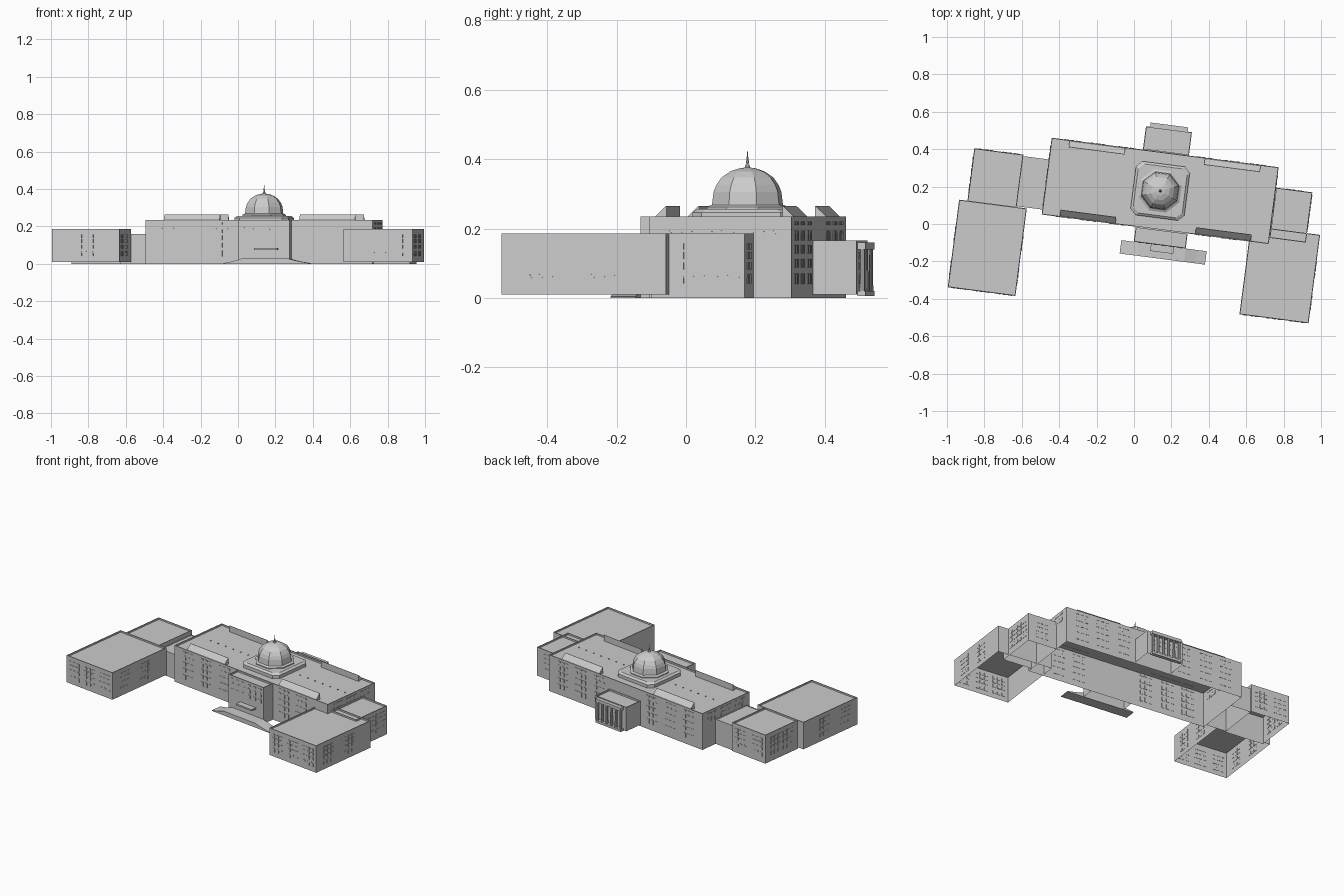
import bpy, bmesh, math
from mathutils import Matrix, Vector

cube = bpy.data.objects.get("Cube")
if cube:
    bpy.data.objects.remove(cube, do_unlink=True)

stone = bpy.data.materials.new("grey_stone")
stone.use_nodes = True
GREY = (0.6, 0.6, 0.6, 1)
stone.diffuse_color = GREY
stone.node_tree.nodes["Principled BSDF"].inputs["Base Color"].default_value = GREY

# The whole complex is turned slightly on its site, around the dome
SITE = Matrix.Translation((0.14, 0.177, 0)) @ Matrix.Rotation(math.radians(-7.4), 4, 'Z')


def finish(bm, name):
    mesh = bpy.data.meshes.new(name)
    bm.to_mesh(mesh)
    bm.free()
    mesh.materials.append(stone)
    ob = bpy.data.objects.new(name, mesh)
    ob.matrix_world = SITE
    bpy.context.collection.objects.link(ob)
    return ob


def add_box(bm, x0, x1, y0, y1, z0, z1):
    m = Matrix.Translation(((x0 + x1) / 2, (y0 + y1) / 2, (z0 + z1) / 2)) \
        @ Matrix.Diagonal((x1 - x0, y1 - y0, z1 - z0, 1))
    bmesh.ops.create_cube(bm, size=1, matrix=m)


def box(name, *dims):
    bm = bmesh.new()
    add_box(bm, *dims)
    return finish(bm, name)


def block(name, x0, x1, y0, y1, z0, z1, rim=0.007, drop=0.01):
    """Open-bottomed building shell with a parapet around a sunken roof."""
    bm = bmesh.new()
    add_box(bm, x0, x1, y0, y1, z0, z1)
    bm.normal_update()
    bottom = [f for f in bm.faces if f.normal.z < -0.9]
    bmesh.ops.delete(bm, geom=bottom, context='FACES')
    roof = [f for f in bm.faces if f.normal.z > 0.9]
    bmesh.ops.inset_region(bm, faces=roof, thickness=rim)
    inner = bmesh.ops.extrude_face_region(bm, geom=roof)
    verts = [v for v in inner["geom"] if isinstance(v, bmesh.types.BMVert)]
    bmesh.ops.translate(bm, verts=verts, vec=(0, 0, -drop))
    bmesh.ops.delete(bm, geom=[f for f in roof if f.is_valid], context='FACES')
    return finish(bm, name)


def loft(name, rings):
    """Closed solid through stacked rings of matching points."""
    bm = bmesh.new()
    loops = [[bm.verts.new(p) for p in ring] for ring in rings]
    n = len(loops[0])
    for a, b in zip(loops, loops[1:]):
        for i in range(n):
            j = (i + 1) % n
            bm.faces.new((a[i], a[j], b[j], b[i]))
    bm.faces.new(loops[0][::-1])
    bm.faces.new(loops[-1])
    bmesh.ops.recalc_face_normals(bm, faces=bm.faces)
    return finish(bm, name)


def octagon(r, z):
    return [(r * math.cos(math.radians(a)), r * math.sin(math.radians(a)), z)
            for a in range(22, 382, 45)]


def chamfered(h, c, z):
    return [(h, c - h, z), (h, h - c, z), (h - c, h, z), (c - h, h, z),
            (-h, h - c, z), (-h, c - h, z), (c - h, -h, z), (h - c, -h, z)]


def windows(name, side, plane, cols, rows, w=0.022, arch_row=None):
    """Grid of thin window panels on one wall; rows are (height, size)."""
    normal = {'S': (0, -1), 'N': (0, 1), 'E': (1, 0), 'W': (-1, 0)}[side]
    out = Vector((*normal, 0))
    along = Vector((abs(out.y), abs(out.x), 0))
    bm = bmesh.new()
    for c in cols:
        for i, (z, h) in enumerate(rows):
            pts = [(-w / 2, -h / 2), (w / 2, -h / 2)]
            if i == arch_row:
                pts += [(w / 2 * math.cos(t * math.pi / 4),
                         h / 2 - w / 2 + w / 2 * math.sin(t * math.pi / 4)) for t in range(5)]
            else:
                pts += [(w / 2, h / 2), (-w / 2, h / 2)]
            base = Vector((abs(out.x) * plane, abs(out.y) * plane, z))
            vs = [bm.verts.new(base + along * (c + a) + Vector((0, 0, b)) + out * 0.002)
                  for a, b in pts]
            bm.faces.new(vs)
    ext = bmesh.ops.extrude_face_region(bm, geom=bm.faces[:])
    moved = [v for v in ext["geom"] if isinstance(v, bmesh.types.BMVert)]
    bmesh.ops.translate(bm, verts=moved, vec=-out * 0.004)
    bmesh.ops.recalc_face_normals(bm, faces=bm.faces)
    finish(bm, name)


def groups(centres, n=3, step=0.031):
    return [c + (k - (n - 1) / 2) * step for c in centres for k in range(n)]


# Main hall, wings and links
block("main_hall", -0.612, 0.612, -0.207, 0.207, 0, 0.235)
block("left_wing", 0.505, 0.878, -0.6, -0.123, 0.01, 0.185)
block("right_wing", -1.06, -0.695, -0.657, -0.185, 0.01, 0.185)
block("left_link", 0.612, 0.808, -0.174, 0.097, 0.0, 0.185)
block("right_link", -1.015, -0.75, -0.189, 0.098, 0.0, 0.185)
block("right_connector", -0.75, -0.612, -0.18, 0.09, 0.0, 0.16, drop=0.003)

# Front pavilion, canopy and carriage ramp
block("front_pavilion", -0.105, 0.175, -0.288, -0.207, 0, 0.235)
box("entrance_canopy", -0.012, 0.112, -0.325, -0.288, 0.075, 0.085)
ramp = [(-0.172, 0), (0.288, 0), (0.288, 0.004), (0.235, 0.013), (0.175, 0.028),
        (-0.075, 0.028), (-0.125, 0.013), (-0.172, 0.004)]
loft("carriage_ramp", [[(x, y, z) for x, z in ramp] for y in (-0.36, -0.288)])

# Rear portico
block("rear_portico", -0.12, 0.128, 0.207, 0.333, 0.01, 0.165)
box("portico_entablature", -0.097, 0.105, 0.333, 0.356, 0.14, 0.16)
box("portico_base", -0.097, 0.105, 0.333, 0.356, 0.005, 0.02)
bm = bmesh.new()
for k in range(6):
    bmesh.ops.create_cone(bm, cap_ends=True, segments=8, radius1=0.008, radius2=0.007, depth=0.125,
                          matrix=Matrix.Translation((-0.087 + k * 0.0364, 0.346, 0.08)))
finish(bm, "portico_columns")

# Sloped skylights along both roof edges
for sx, xname in ((1, "left"), (-1, "right")):
    for sy, yname in ((1, "rear"), (-1, "front")):
        tri = [(0.168, 0.224), (0.203, 0.233), (0.17, 0.265), (0.168, 0.265)]
        loft(f"{yname}_{xname}_skylight",
             [[(sx * x, sy * y, z) for y, z in tri] for x in (0.215, 0.515)])

# Roof vents along the ridge
bm = bmesh.new()
for k in range(19):
    x = -0.51 + k * 0.0595
    if abs(x) > 0.16:
        add_box(bm, x - 0.003, x + 0.003, -0.003, 0.003, 0.224, 0.229)
finish(bm, "roof_vents")

# Dome with stepped base and spire
loft("dome_platform", [chamfered(0.145, 0.03, 0.224), chamfered(0.145, 0.03, 0.246),
                       chamfered(0.132, 0.03, 0.256)])
loft("dome_plinth", [octagon(0.12, 0.255), octagon(0.12, 0.262), octagon(0.108, 0.268)])
profile = [(0.106, 0.265), (0.101, 0.305), (0.093, 0.325), (0.077, 0.347),
           (0.052, 0.364), (0.026, 0.373), (0.012, 0.375)]
loft("dome", [octagon(r, z) for r, z in profile])
spire = [(0.008, 0.374), (0.006, 0.383), (0.003, 0.386), (0.005, 0.392),
         (0.003, 0.398), (0.001, 0.422)]
loft("spire", [octagon(r, z) for r, z in spire])

# Windows
wing_rows = [(0.055, 0.028), (0.092, 0.02), (0.122, 0.02), (0.148, 0.018)]
hall_rows = [(0.055, 0.03), (0.1, 0.024), (0.14, 0.024), (0.18, 0.03), (0.215, 0.01)]
hall_cols = groups([-0.5, -0.36, -0.21, 0.26, 0.4])
windows("hall_front_windows", 'S', -0.207, hall_cols, hall_rows, arch_row=3)
windows("hall_rear_windows", 'N', 0.207, groups([-0.5, -0.36, -0.21, 0.21, 0.36, 0.5]),
        hall_rows, arch_row=3)
windows("hall_left_windows", 'E', 0.612, groups([-0.12, 0, 0.12]), hall_rows[3:], arch_row=0)
windows("hall_right_windows", 'W', -0.612, groups([-0.12, 0, 0.12]), hall_rows[3:], arch_row=0)
windows("pavilion_windows", 'S', -0.288, groups([0.035], 6, 0.044), hall_rows[2:], arch_row=1)
windows("left_wing_side_windows", 'E', 0.878, groups([-0.492, -0.31]), wing_rows, arch_row=0)
windows("right_wing_side_windows", 'E', -0.695, groups([-0.55, -0.37]), wing_rows, arch_row=0)
windows("left_wing_front_windows", 'S', -0.6, groups([0.57, 0.692, 0.814]), wing_rows, arch_row=0)
windows("right_wing_front_windows", 'S', -0.657, groups([-1, -0.878, -0.756]), wing_rows, arch_row=0)
windows("right_wing_outer_windows", 'W', -1.06, groups([-0.55, -0.37]), wing_rows, arch_row=0)
windows("left_link_windows", 'E', 0.808, groups([-0.06, 0.04]), wing_rows, arch_row=0)
windows("left_link_rear_windows", 'N', 0.097, groups([0.71]), wing_rows, arch_row=0)
windows("right_link_windows", 'W', -1.015, groups([-0.1, 0.01]), wing_rows, arch_row=0)
windows("right_link_rear_windows", 'N', 0.098, groups([-0.95, -0.82]), wing_rows, arch_row=0)
windows("portico_windows", 'N', 0.333, groups([0.004], 5, 0.0364), wing_rows[:3], w=0.014, arch_row=0)
